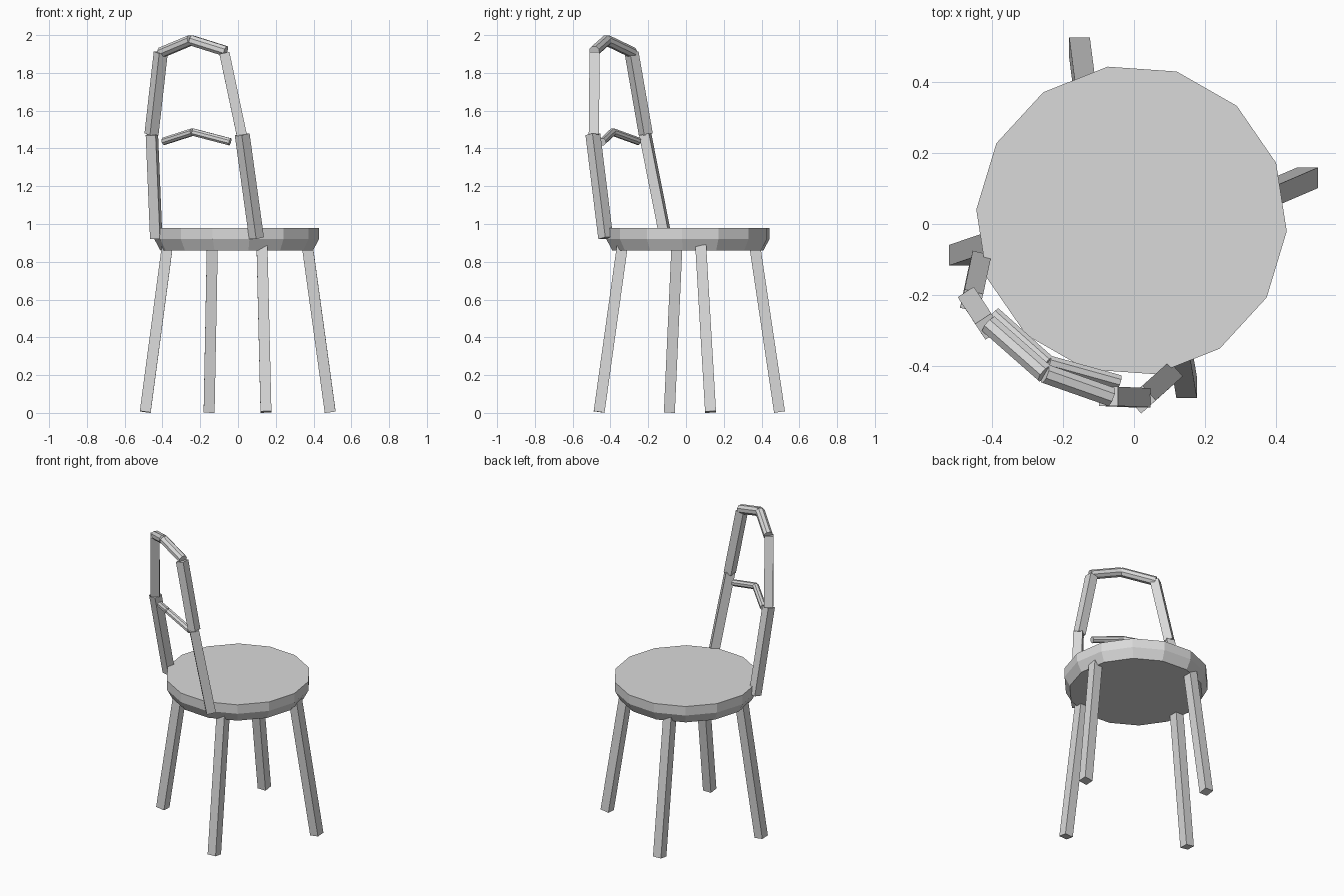
import bpy, bmesh, math
from mathutils import Vector, Matrix

if "Cube" in bpy.data.objects:
    bpy.data.objects.remove(bpy.data.objects["Cube"])

grey = bpy.data.materials.new("plain_grey")
grey.diffuse_color = (0.7, 0.7, 0.7, 1)
grey.use_nodes = True
grey.node_tree.nodes["Principled BSDF"].inputs["Base Color"].default_value = grey.diffuse_color


def finish(name, bm):
    mesh = bpy.data.meshes.new(name)
    bmesh.ops.recalc_face_normals(bm, faces=bm.faces)
    bm.to_mesh(mesh)
    bm.free()
    mesh.materials.append(grey)
    obj = bpy.data.objects.new(name, mesh)
    bpy.context.collection.objects.link(obj)
    return obj


def add_bar(bm, p, q, width, sides=4, turn=0.0):
    """Prism from p to q; turn is the heading of its flat sides in degrees."""
    p, q = Vector(p), Vector(q)
    axis = (q - p).normalized()
    a = math.radians(turn)
    u = Vector((math.cos(a), math.sin(a), 0))
    u = (u - axis * u.dot(axis)).normalized()
    v = axis.cross(u)
    frame = Matrix((u, v, axis)).transposed().to_4x4()
    r = width / 2 / math.cos(math.pi / sides)
    bmesh.ops.create_cone(
        bm, cap_ends=True, segments=sides, radius1=r, radius2=r,
        depth=(q - p).length,
        matrix=Matrix.Translation((p + q) / 2) @ frame
        @ Matrix.Rotation(math.pi / sides, 4, 'Z'))


def bar(name, p, q, width, turn=0.0):
    bm = bmesh.new()
    add_bar(bm, p, q, width, 4, turn)
    return finish(name, bm)


def rail(name, points, width):
    bm = bmesh.new()
    for p, q in zip(points, points[1:]):
        heading = math.degrees(math.atan2(q[1] - p[1], q[0] - p[0]))
        add_bar(bm, p, q, width, 8, heading + 90)
    return finish(name, bm)


# Round seat with a tapered lower edge
bm = bmesh.new()
SIDES = 14
rings = []
for r, z in ((0.405, 0.86), (0.437, 0.92), (0.437, 0.98)):
    rings.append([bm.verts.new((-0.007 + r * math.cos(t), 0.01 + r * math.sin(t), z))
                  for t in (math.radians(-4) + math.tau * i / SIDES for i in range(SIDES))])
for lo, hi in zip(rings, rings[1:]):
    for i in range(SIDES):
        j = (i + 1) % SIDES
        bm.faces.new((lo[i], lo[j], hi[j], hi[i]))
bm.faces.new(rings[0][::-1])
bm.faces.new(rings[-1])
finish("seat", bm)

# Splayed legs: foot and top positions
for name, foot, top in (
        ("back_leg", (-0.153, 0.495), (-0.136, 0.364)),
        ("right_leg", (0.488, 0.130), (0.367, 0.078)),
        ("front_leg", (0.148, -0.460), (0.127, -0.337)),
        ("left_leg", (-0.491, -0.088), (-0.374, -0.048))):
    bar(name, (*foot, 0.005), (*top, 0.885), 0.058)

# Back posts, each in two straight lengths
bar("right_post_lower", (0.098, -0.425, 0.925), (0.022, -0.493, 1.475), 0.056, 42)
bar("right_post_upper", (0.020, -0.488, 1.47), (-0.072, -0.484, 1.905), 0.054)
bar("left_post_lower", (-0.433, -0.107, 0.925), (-0.456, -0.216, 1.475), 0.054, -14)
bar("left_post_upper", (-0.458, -0.213, 1.475), (-0.409, -0.288, 1.908), 0.054, -57)

# Bent top rail and thinner middle rail
rail("top_rail", ((-0.407, -0.282, 1.907), (-0.25, -0.42, 1.973),
                  (-0.065, -0.485, 1.915)), 0.054)
rail("middle_rail", ((-0.392, -0.252, 1.438), (-0.24, -0.388, 1.487),
                     (-0.042, -0.443, 1.435)), 0.038)
